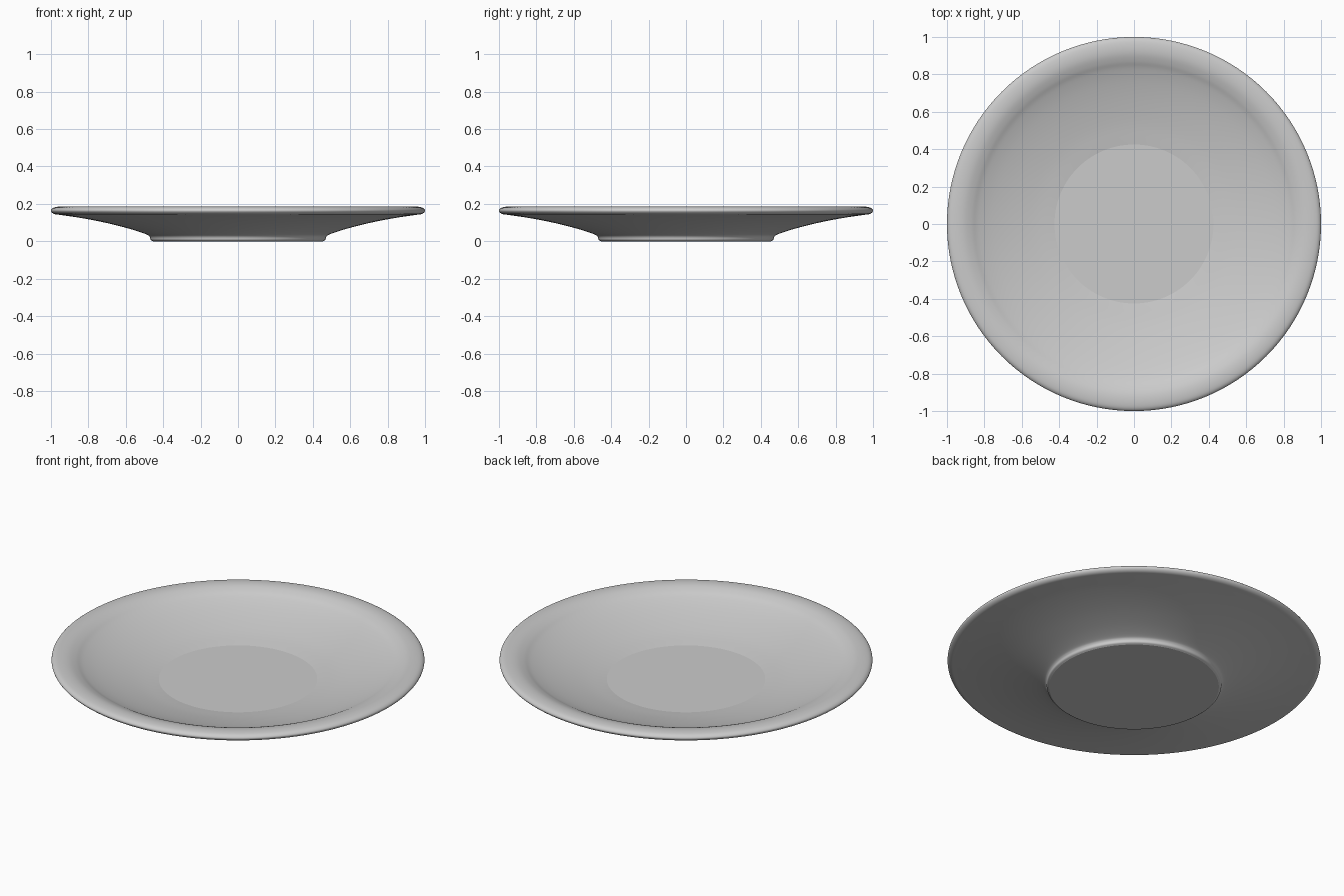
import bpy, bmesh, math
from mathutils import Vector

if "Cube" in bpy.data.objects:
    bpy.data.objects.remove(bpy.data.objects["Cube"])


def smooth(points, steps=5):
    """Catmull-Rom curve through (radius, height) points."""
    p = [Vector(q) for q in points]
    p = [2 * p[0] - p[1]] + p + [2 * p[-1] - p[-2]]
    out = []
    for a, b, c, d in zip(p, p[1:], p[2:], p[3:]):
        for i in range(steps):
            t = i / steps
            out.append(0.5 * (2 * b + (c - a) * t + (2 * a - 5 * b + 4 * c - d) * t * t
                              + (3 * b - a - 3 * c + d) * t ** 3))
    return out + [p[-2]]


def lathe(name, profile, sides=128):
    """Spin a closed profile about z; the end rings become flat discs."""
    bm = bmesh.new()
    rings = []
    for r, z in profile:
        rings.append([bm.verts.new((r * math.cos(2 * math.pi * i / sides),
                                    r * math.sin(2 * math.pi * i / sides), z))
                      for i in range(sides)])
    for a, b in zip(rings, rings[1:]):
        for i in range(sides):
            j = (i + 1) % sides
            bm.faces.new((a[i], a[j], b[j], b[i]))
    bm.faces.new(rings[0][::-1])
    bm.faces.new(rings[-1])
    # flat base and well keep crisp edges, everything else is smooth
    for f in bm.faces:
        f.smooth = len(f.verts) == 4
    for ring in (rings[0], rings[-1]):
        for i in range(sides):
            bm.edges.get((ring[i], ring[(i + 1) % sides])).smooth = False
    mesh = bpy.data.meshes.new(name)
    bm.to_mesh(mesh)
    bm.free()
    obj = bpy.data.objects.new(name, mesh)
    bpy.context.collection.objects.link(obj)
    return obj


# Foot, concave underside, rounded rim, then the dished top down to the well
profile = smooth([
    (0.455, 0.0), (0.467, 0.008), (0.472, 0.024), (0.49, 0.037), (0.56, 0.061),
    (0.66, 0.088), (0.76, 0.110), (0.86, 0.128), (0.95, 0.141), (0.985, 0.147),
    (1.0, 0.164), (0.985, 0.180), (0.95, 0.186), (0.91, 0.183), (0.87, 0.170),
    (0.83, 0.151), (0.76, 0.126), (0.66, 0.098), (0.54, 0.071), (0.425, 0.052)])
lathe("saucer", profile)
